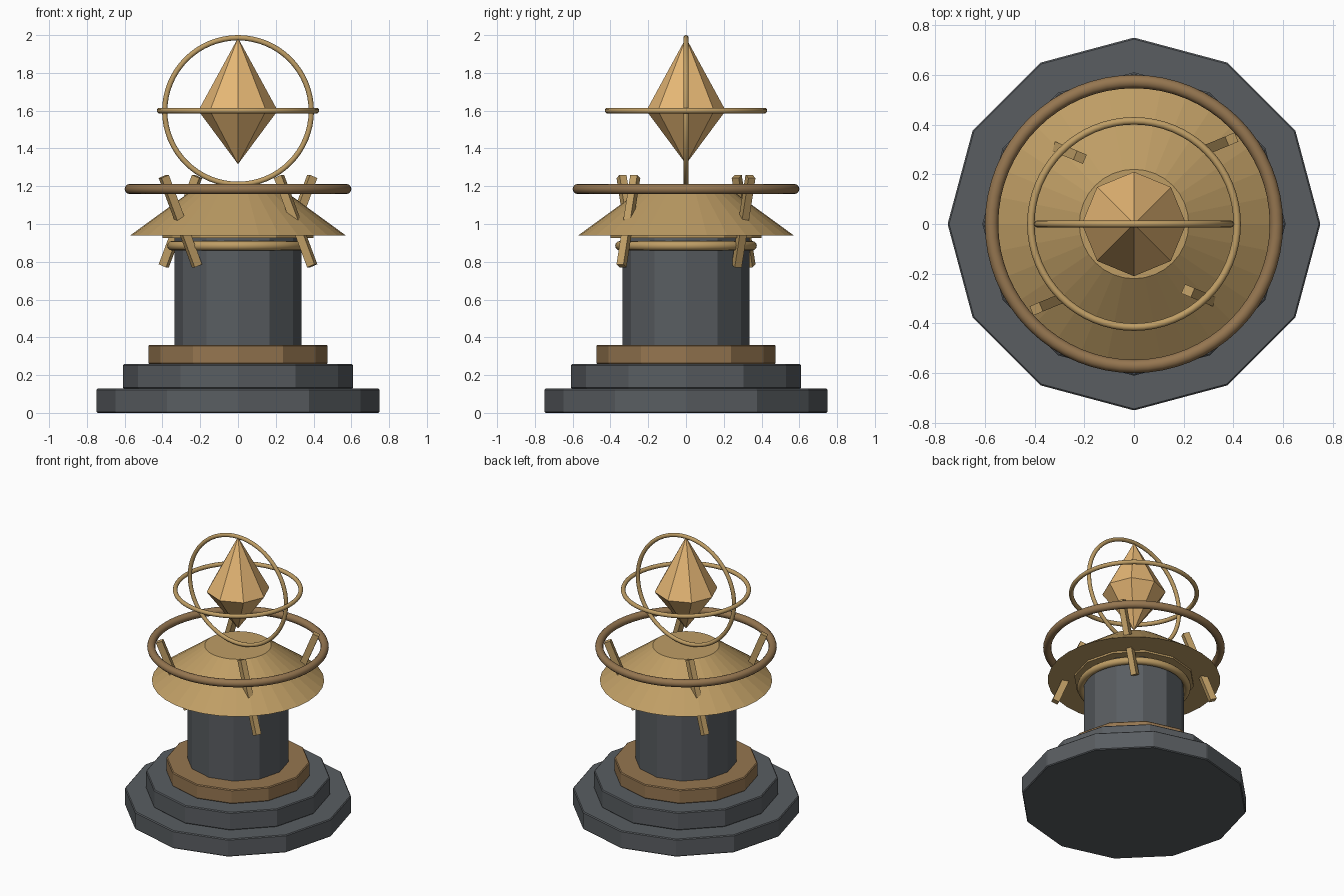
import bpy, math
from mathutils import Vector

if "Cube" in bpy.data.objects:
    bpy.data.objects.remove(bpy.data.objects["Cube"])


def material(name, rgb):
    m = bpy.data.materials.new(name)
    m.diffuse_color = (*rgb, 1)
    m.use_nodes = True
    m.node_tree.nodes["Principled BSDF"].inputs["Base Color"].default_value = m.diffuse_color
    return m


STONE = material("slate", (0.10, 0.11, 0.12))
BRONZE = material("bronze", (0.30, 0.18, 0.08))
BRASS = material("brass", (0.52, 0.34, 0.13))
AMBER = material("amber", (0.80, 0.48, 0.18))


def finish(name, mat, bevel=0):
    o = bpy.context.object
    o.name = name
    o.data.materials.append(mat)
    if bevel:
        b = o.modifiers.new("bevel", 'BEVEL')
        b.width = bevel
        b.segments = 1
    return o


def frustum(name, mat, r1, r2, z0, z1, sides=12, bevel=0, turn=math.pi / 2):
    bpy.ops.mesh.primitive_cone_add(vertices=sides, radius1=r1, radius2=r2, depth=z1 - z0,
                                    location=(0, 0, (z0 + z1) / 2), rotation=(0, 0, turn))
    return finish(name, mat, bevel)


def ring(name, mat, major, minor, z, rot=(0, 0, 0)):
    bpy.ops.mesh.primitive_torus_add(major_radius=major, minor_radius=minor, location=(0, 0, z),
                                     rotation=rot, major_segments=64, minor_segments=12)
    finish(name, mat)
    bpy.ops.object.shade_smooth_by_angle(angle=math.radians(40))


# stepped twelve-sided base and column
frustum("base_step_lower", STONE, 0.75, 0.75, 0, 0.128, bevel=0.006)
frustum("base_step_upper", STONE, 0.61, 0.61, 0.128, 0.258, bevel=0.006)
frustum("base_plinth", BRONZE, 0.475, 0.475, 0.258, 0.36, bevel=0.006)
frustum("column", STONE, 0.335, 0.335, 0.36, 0.93)

# collar, capital plate and flared canopy
ring("collar_ring", BRASS, 0.35, 0.025, 0.885)
frustum("capital_plate", BRASS, 0.40, 0.40, 0.927, 0.945)
frustum("canopy", BRASS, 0.57, 0.22, 0.94, 1.195, sides=32)
ring("canopy_ring", BRONZE, 0.573, 0.027, 1.185)

# four slanted struts piercing the canopy
for sx in (-1, 1):
    for sy in (-1, 1):
        lean = sx * sy
        # top end leans outward on one diagonal and inward on the other
        axis = Vector((sx * lean * 0.176, sy * lean * 0.073, 0.473)).normalized()
        bpy.ops.mesh.primitive_cube_add(size=1, location=(sx * 0.305, sy * 0.305, 1.015))
        o = finish("strut", BRASS)
        o.scale = (0.045, 0.04, 0.51)
        side = Vector((axis.x, axis.y, 0)).normalized()
        across = Vector((0, 0, 1)).cross(side)
        tilt = math.acos(axis.z)
        o.rotation_euler = (0, tilt, math.atan2(side.y, side.x))

# floating eight-sided crystal: two cones sharing a girdle
frustum("crystal_top", AMBER, 0.21, 0, 1.60, 1.985, sides=8)
frustum("crystal_bottom", AMBER, 0, 0.21, 1.317, 1.60, sides=8)

# crossed orbit rings around the crystal
ring("orbit_ring_level", BRASS, 0.415, 0.015, 1.60)
ring("orbit_ring_upright", BRASS, 0.388, 0.014, 1.598, (math.pi / 2, 0, 0))
